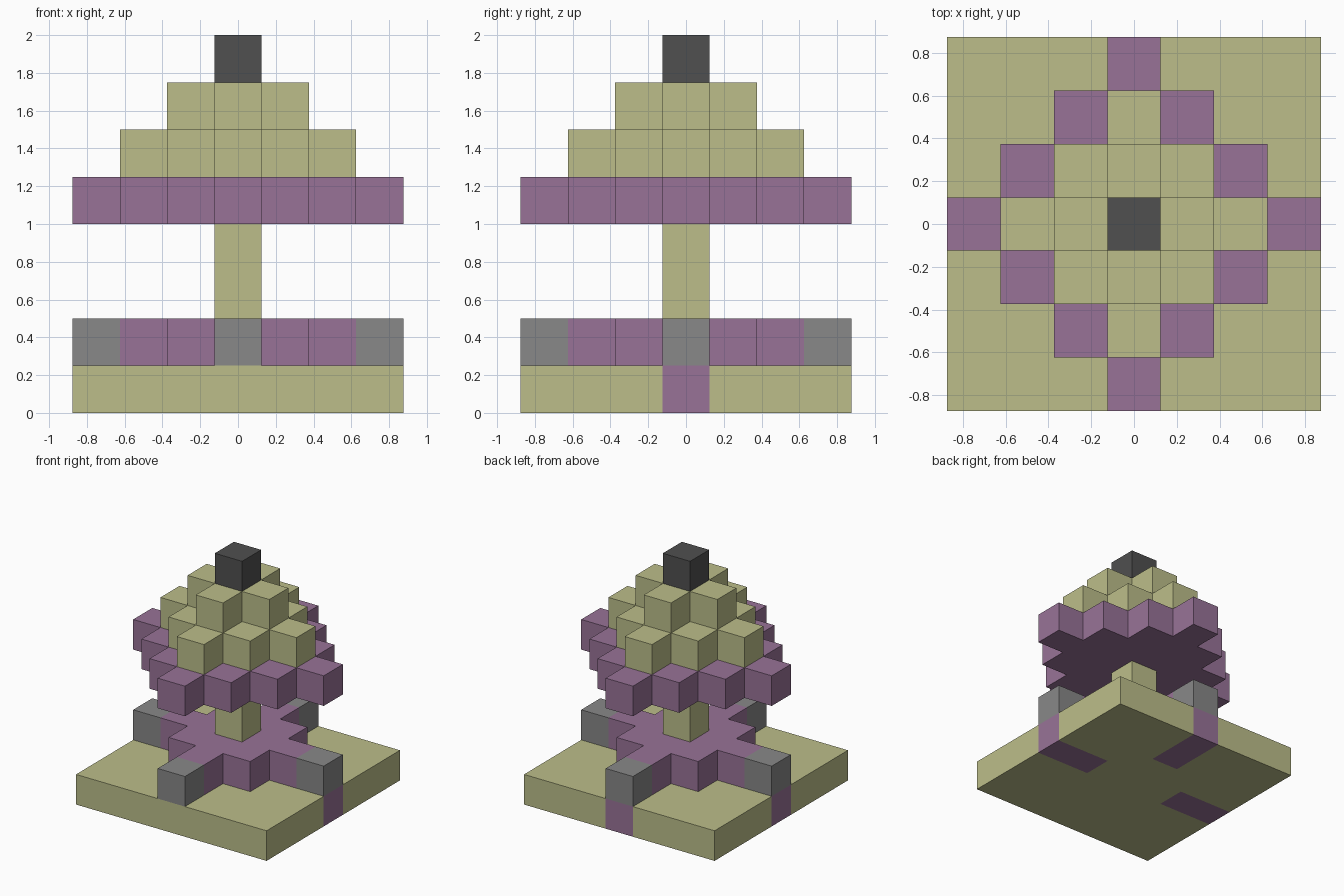
import bpy
import bmesh
from mathutils import Vector

if "Cube" in bpy.data.objects:
    bpy.data.objects.remove(bpy.data.objects["Cube"], do_unlink=True)

U = 0.25  # edge of one block


def material(name, rgb):
    m = bpy.data.materials.new(name)
    m.use_nodes = True
    m.diffuse_color = (*rgb, 1)
    m.node_tree.nodes["Principled BSDF"].inputs["Base Color"].default_value = (*rgb, 1)
    return m


olive = material("pale olive", (0.503, 0.515, 0.254))
purple = material("dusty purple", (0.314, 0.171, 0.31))
grey = material("mid grey", (0.246, 0.246, 0.246))
dark = material("dark grey", (0.08, 0.08, 0.08))


def slab(name, cells, level, mats, height=1, paint=lambda x, y: 0):
    """Extrude a set of grid cells into one closed slab; paint picks a material per cell."""
    bm = bmesh.new()
    z0, z1 = level * U, (level + height) * U

    def face(points, cell):
        f = bm.faces.new([bm.verts.new(p) for p in points])
        f.material_index = paint(*cell)

    for x, y in cells:
        ring = [Vector(((x + dx) * U, (y + dy) * U, 0))
                for dx, dy in ((-.5, -.5), (.5, -.5), (.5, .5), (-.5, .5))]
        low = [p + Vector((0, 0, z0)) for p in ring]
        top = [p + Vector((0, 0, z1)) for p in ring]
        face(top, (x, y))
        face(low[::-1], (x, y))
        # walls only where there is no neighbouring cell
        for i, (nx, ny) in enumerate(((0, -1), (1, 0), (0, 1), (-1, 0))):
            if (x + nx, y + ny) not in cells:
                j = (i + 1) % 4
                face((low[i], low[j], top[j], top[i]), (x, y))
    bmesh.ops.remove_doubles(bm, verts=bm.verts, dist=1e-4)
    bmesh.ops.dissolve_limit(bm, angle_limit=0.01, verts=bm.verts, edges=bm.edges,
                             delimit={'MATERIAL'})
    mesh = bpy.data.meshes.new(name)
    bm.to_mesh(mesh)
    bm.free()
    for m in mats:
        mesh.materials.append(m)
    obj = bpy.data.objects.new(name, mesh)
    bpy.context.collection.objects.link(obj)
    return obj


def diamond(r):
    return {(x, y) for x in range(-r, r + 1) for y in range(-r, r + 1)
            if abs(x) + abs(y) <= r}


# Square base with purple inlays on the two sides and the back
square = {(x, y) for x in range(-3, 4) for y in range(-3, 4)}
slab("base", square, 0, [olive, purple],
     paint=lambda x, y: int((y == 0 and abs(x) > 1) or (x == 0 and y > 1)))

# Stepped purple plinth with a grey block at the end of each arm
slab("plinth", diamond(2), 1, [purple])
for side, cell in {"left": (3, 0), "right": (-3, 0), "front": (0, -3), "back": (0, 3)}.items():
    slab(side + "_end_block", {cell}, 1, [grey])

# Post and stepped canopy
slab("post", diamond(0), 2, [olive], height=2)
slab("canopy_rim", diamond(3), 4, [purple])
slab("canopy_middle", diamond(2), 5, [olive])
slab("canopy_upper", diamond(1), 6, [olive])
slab("finial", diamond(0), 7, [dark])
